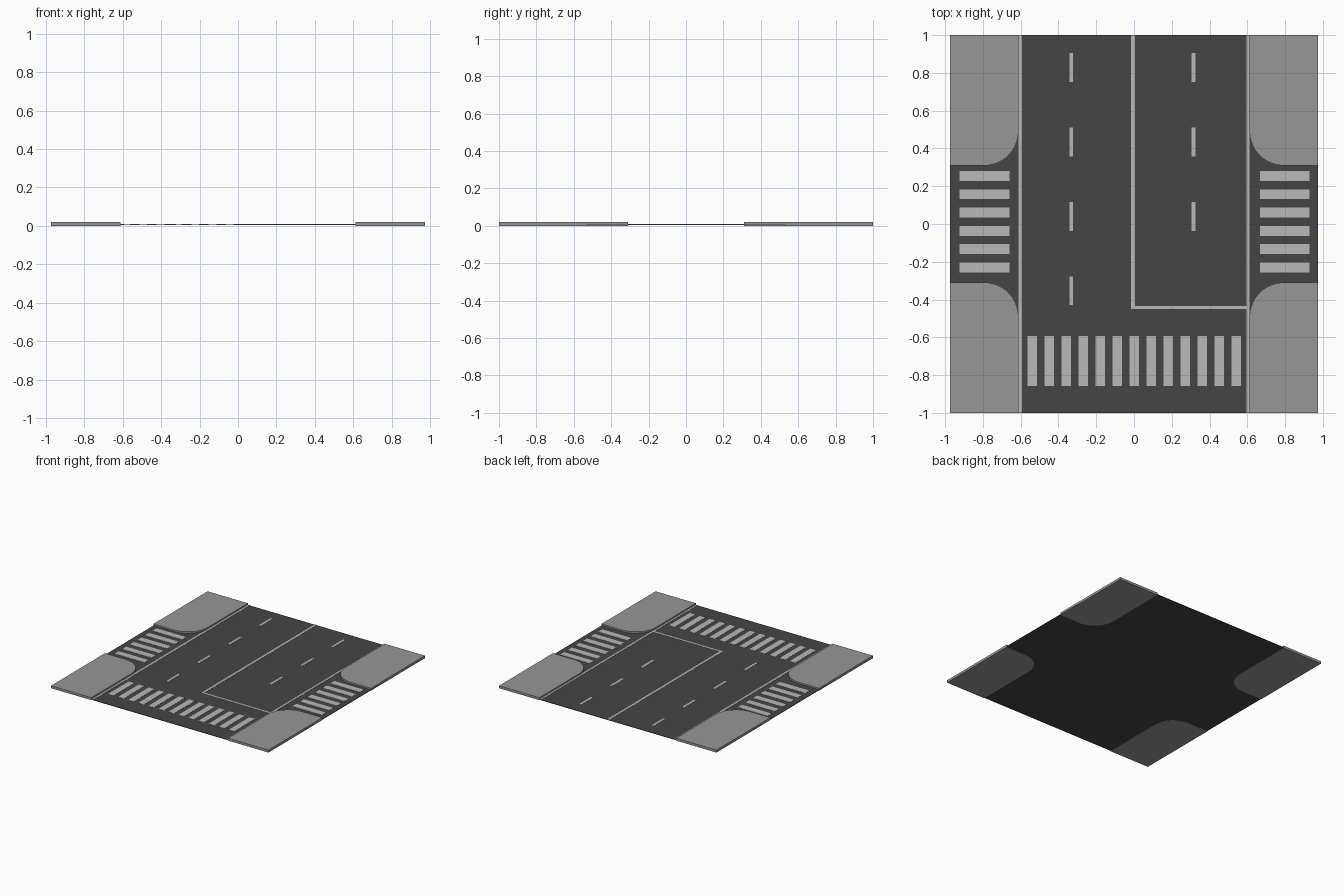
import bpy, bmesh, math

if "Cube" in bpy.data.objects:
    bpy.data.objects.remove(bpy.data.objects["Cube"])

ROAD_Z0, ROAD_Z1, PAINT_Z, KERB_Z = 0.003, 0.007, 0.0085, 0.02
HALF_W = 0.973


def material(name, v):
    m = bpy.data.materials.new(name)
    m.diffuse_color = (v, v, v, 1)
    m.use_nodes = True
    m.node_tree.nodes["Principled BSDF"].inputs["Base Color"].default_value = m.diffuse_color
    return m


asphalt = material("asphalt", 0.06)
paint = material("paint", 0.48)
concrete = material("concrete", 0.31)


def add_slabs(name, outlines, z0, z1, mat):
    """One object made from flat outlines, each extruded from z0 to z1."""
    bm = bmesh.new()
    for pts in outlines:
        face = bm.faces.new([bm.verts.new((x, y, z0)) for x, y in pts])
        ext = bmesh.ops.extrude_face_region(bm, geom=[face], use_keep_orig=True)
        for v in ext["geom"]:
            if isinstance(v, bmesh.types.BMVert):
                v.co.z = z1
    bmesh.ops.recalc_face_normals(bm, faces=bm.faces[:])
    me = bpy.data.meshes.new(name)
    bm.to_mesh(me)
    bm.free()
    me.materials.append(mat)
    ob = bpy.data.objects.new(name, me)
    bpy.context.collection.objects.link(ob)
    return ob


def rect(x0, x1, y0, y1):
    return [(x0, y0), (x1, y0), (x1, y1), (x0, y1)]


def marking(name, rects):
    return add_slabs(name, [rect(*r) for r in rects], ROAD_Z1, PAINT_Z, paint)


# Cross-shaped road surface
a, b = 0.615, 0.533
add_slabs("road", [[(-a, -1), (a, -1), (a, -b), (HALF_W, -b), (HALF_W, b), (a, b),
                    (a, 1), (-a, 1), (-a, b), (-HALF_W, b), (-HALF_W, -b), (-a, -b)]],
          ROAD_Z0, ROAD_Z1, asphalt)


# Four raised pavement corners, rounded towards the junction
def pavement(sx, sy):
    inner_x, inner_y, r = 0.612, 0.31, 0.18
    pts = [(HALF_W, inner_y), (HALF_W, 1), (inner_x, 1)]
    for i in range(17):
        t = math.pi + math.pi / 2 * i / 16
        pts.append((inner_x + r + r * math.cos(t), inner_y + r + r * math.sin(t)))
    return [(sx * x, sy * y) for x, y in pts]


for sx, side in ((-1, "left"), (1, "right")):
    for sy, end in ((-1, "front"), (1, "back")):
        add_slabs(f"pavement_{end}_{side}", [pavement(sx, sy)], 0, KERB_Z, concrete)

# Edge lines, centre line and stop line
marking("edge_lines", [(-0.612, -0.594, -1, 1), (0.596, 0.612, -1, 1)])
marking("centre_line", [(-0.015, 0.004, -0.45, 1)])
marking("stop_line", [(0.004, 0.596, -0.45, -0.433)])

# Dashed lane lines
STEP = 0.394
for name, x, n in (("left", -0.332, 4), ("right", 0.315, 3)):
    marking(f"lane_dashes_{name}",
            [(x - 0.01, x + 0.01, 0.752 - STEP * i, 0.905 - STEP * i) for i in range(n)])

# Zebra crossings
marking("front_crossing", [(-0.563 + 0.09 * i, -0.513 + 0.09 * i, -0.857, -0.592)
                           for i in range(13)])
for name, x0, x1 in (("left", -0.925, -0.66), ("right", 0.666, 0.93)):
    marking(f"{name}_crossing", [(x0, x1, 0.228 - 0.0968 * i, 0.28 - 0.0968 * i)
                                 for i in range(6)])
